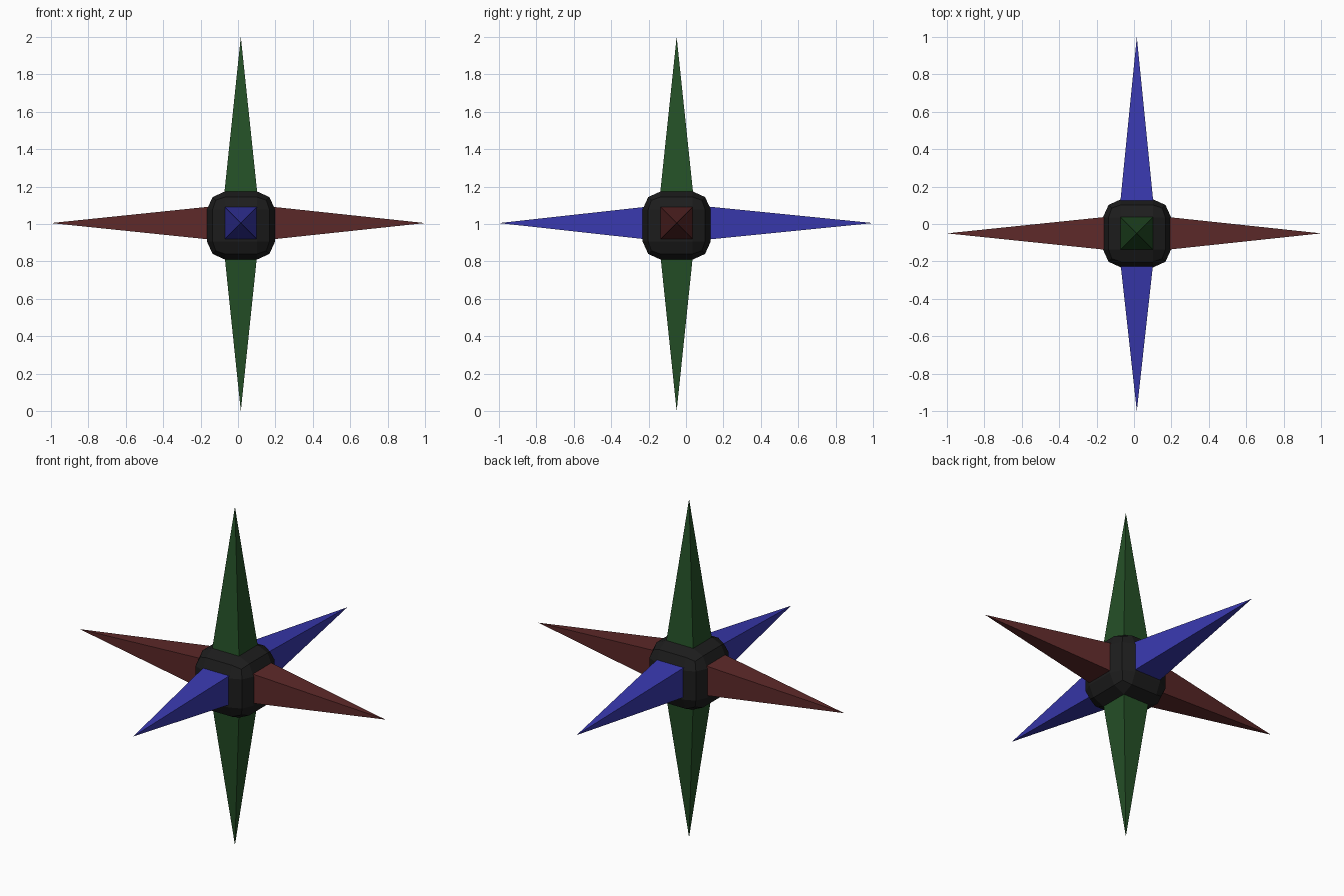
import bpy, bmesh
from mathutils import Vector

if "Cube" in bpy.data.objects:
    bpy.data.objects.remove(bpy.data.objects["Cube"])

CENTRE = Vector((0.015, -0.05, 1.005))   # where the three spike axes cross
HALF = 0.105                             # spike half width at the centre


def material(name, rgb):
    m = bpy.data.materials.new(name)
    m.diffuse_color = (*rgb, 1)
    m.use_nodes = True
    m.node_tree.nodes["Principled BSDF"].inputs["Base Color"].default_value = m.diffuse_color
    return m


def add_object(name, bm, mat):
    bmesh.ops.recalc_face_normals(bm, faces=bm.faces)
    me = bpy.data.meshes.new(name)
    bm.to_mesh(me)
    bm.free()
    me.materials.append(mat)
    ob = bpy.data.objects.new(name, me)
    bpy.context.collection.objects.link(ob)
    return ob


# Core: cube with a 3x3 grid per side, edges and corners pulled in
bm = bmesh.new()
bmesh.ops.create_cube(bm, size=2)
bmesh.ops.subdivide_edges(bm, edges=bm.edges[:], cuts=2, use_grid_fill=True)
reach = {1: 0.182, 2: 0.152, 3: 0.135}   # on a side, on an edge, at a corner
for v in bm.verts:
    outer = [abs(c) > 0.9 for c in v.co]
    r = reach[sum(outer)]
    v.co = Vector([(r if o else 0.086) * (1 if c > 0 else -1)
                   for c, o in zip(v.co, outer)])
    v.co += Vector((0.016, -0.05, 0.992))
add_object("core", bm, material("black", (0.012, 0.012, 0.012)))


# Spikes: square pyramids from the centre out to each tip
def spike(name, axis, tip, mat):
    bm = bmesh.new()
    u, w = [i for i in range(3) if i != axis]
    base = []
    for a, b in ((-1, -1), (1, -1), (1, 1), (-1, 1)):
        p = CENTRE.copy()
        p[u] += a * HALF
        p[w] += b * HALF
        base.append(bm.verts.new(p))
    p = CENTRE.copy()
    p[axis] = tip
    top = bm.verts.new(p)
    bm.faces.new(base)
    for i in range(4):
        bm.faces.new((base[i], base[(i + 1) % 4], top))
    add_object(name, bm, mat)


red = material("red", (0.11, 0.022, 0.022))
blue = material("blue", (0.04, 0.04, 0.42))
green = material("green", (0.018, 0.08, 0.02))
spike("left_spike", 0, -1, red)
spike("right_spike", 0, 1, red)
spike("front_spike", 1, -1, blue)
spike("back_spike", 1, 1, blue)
spike("bottom_spike", 2, 0, green)
spike("top_spike", 2, 2, green)
